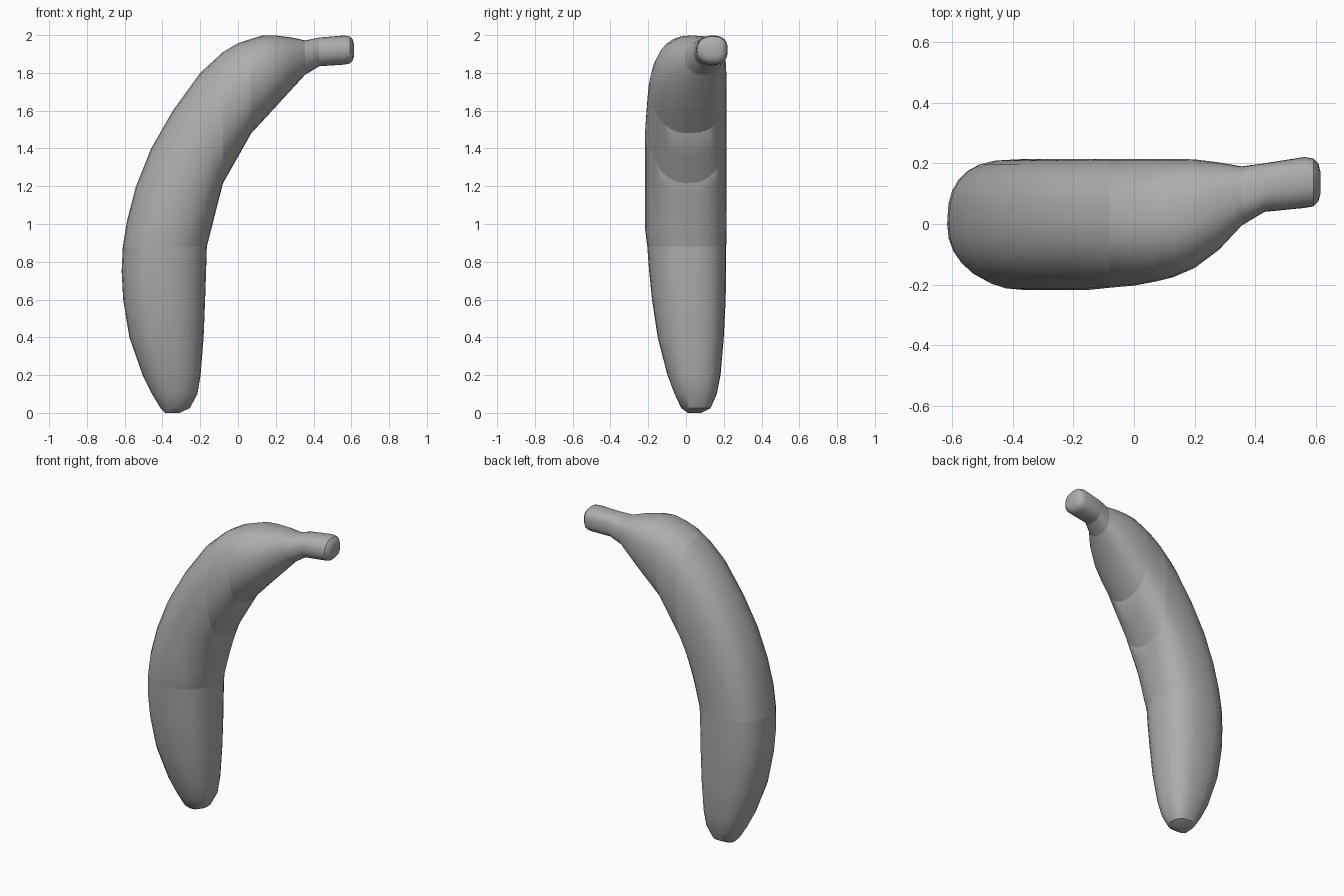
import bpy, bmesh
from math import sin, cos, pi, copysign

cube = bpy.data.objects.get("Cube")
if cube:
    bpy.data.objects.remove(cube)

SIDES = 28
skin = bpy.data.materials.new("plain grey skin")
skin.use_nodes = True
grey = (0.42, 0.42, 0.42, 1)
skin.diffuse_color = grey
skin.node_tree.nodes["Principled BSDF"].inputs["Base Color"].default_value = grey


def bent(value, power):
    return copysign(abs(value) ** (2 / power), value)


def ring(bm, outer, inner, y_front, y_mid, y_back):
    """Rounded cross-section from the outer to the inner curve of the fruit."""
    verts = []
    for i in range(SIDES):
        a = 2 * pi * i / SIDES
        power = 2.6 if sin(a) > 0 else 2.15
        t = 0.5 + 0.5 * bent(cos(a), power)
        reach = y_back - y_mid if sin(a) > 0 else y_mid - y_front
        x = inner[0] + (outer[0] - inner[0]) * t
        z = inner[1] + (outer[1] - inner[1]) * t
        verts.append(bm.verts.new((x, y_mid + reach * bent(sin(a), power), z)))
    return verts


def segment(name, sections):
    """Closed loft through a list of cross-sections."""
    bm = bmesh.new()
    rings = [ring(bm, *s) for s in sections]
    for lower, upper in zip(rings, rings[1:]):
        for i in range(SIDES):
            j = (i + 1) % SIDES
            bm.faces.new((lower[i], lower[j], upper[j], upper[i]))
    bm.faces.new(rings[0])
    bm.faces.new(rings[-1])
    bmesh.ops.recalc_face_normals(bm, faces=bm.faces)
    mesh = bpy.data.meshes.new(name)
    bm.to_mesh(mesh)
    bm.free()
    mesh.materials.append(skin)
    obj = bpy.data.objects.new(name, mesh)
    bpy.context.collection.objects.link(obj)
    bpy.ops.object.select_all(action='DESELECT')
    obj.select_set(True)
    bpy.context.view_layer.objects.active = obj
    bpy.ops.object.shade_smooth_by_angle(angle=pi / 5)


# Seam sections shared by neighbouring segments
waist = ((-.61, .88), (-.165, .88), -.205, 0, .213)
bend = ((-.08, 1.91), (-.08, 1.215), -.21, 0, .215)
shoulder = ((.07, 1.98), (.07, 1.48), -.19, .01, .215)
neck = ((.355, 1.972), (.355, 1.79), -.005, .093, .19)
stem_base = ((.43, 1.987), (.43, 1.835), .04, .12, .2)

# Lower body, from the blunt tip up to the waist
segment("lower_body", [
    ((-.385, 0), (-.31, 0), .01, .04, .08),
    ((-.41, .025), (-.255, .025), -.025, .04, .13),
    ((-.455, .1), (-.215, .1), -.06, .035, .163),
    ((-.505, .2), (-.198, .2), -.098, .03, .183),
    ((-.575, .4), (-.182, .4), -.15, .02, .2),
    ((-.608, .6), (-.174, .6), -.18, .01, .21),
    ((-.616, .75), (-.169, .75), -.195, 0, .212),
    waist])

# Middle body, fanning from the level waist to the upright bend
fan = [(-.587, 1.02), (-.54, 1.2), (-.46, 1.4), (-.345, 1.6), (-.2, 1.8)]
middle = [waist]
for k, point in enumerate(fan, 1):
    t = k / (len(fan) + 1)
    middle.append((point, (-.165 + .085 * t, .88 + .335 * t), -.217, 0, .214))
segment("middle_body", middle + [bend])

segment("upper_body", [bend, ((0, 1.957), (0, 1.356), -.203, .005, .215), shoulder])

# Taper into the neck
segment("shoulder", [
    shoulder,
    ((.13, 1.998), (.13, 1.545), -.175, .02, .215),
    ((.2, 1.998), (.2, 1.621), -.145, .035, .213),
    ((.28, 1.988), (.28, 1.708), -.085, .065, .203),
    neck])
segment("neck", [neck, stem_base])

# Stem with a rounded end
segment("stem", [
    stem_base,
    ((.56, 1.998), (.565, 1.844), .053, .137, .221),
    ((.592, 1.993), (.592, 1.85), .058, .137, .215),
    ((.608, 1.975), (.608, 1.867), .075, .137, .198),
    ((.614, 1.95), (.614, 1.89), .098, .137, .175)])
